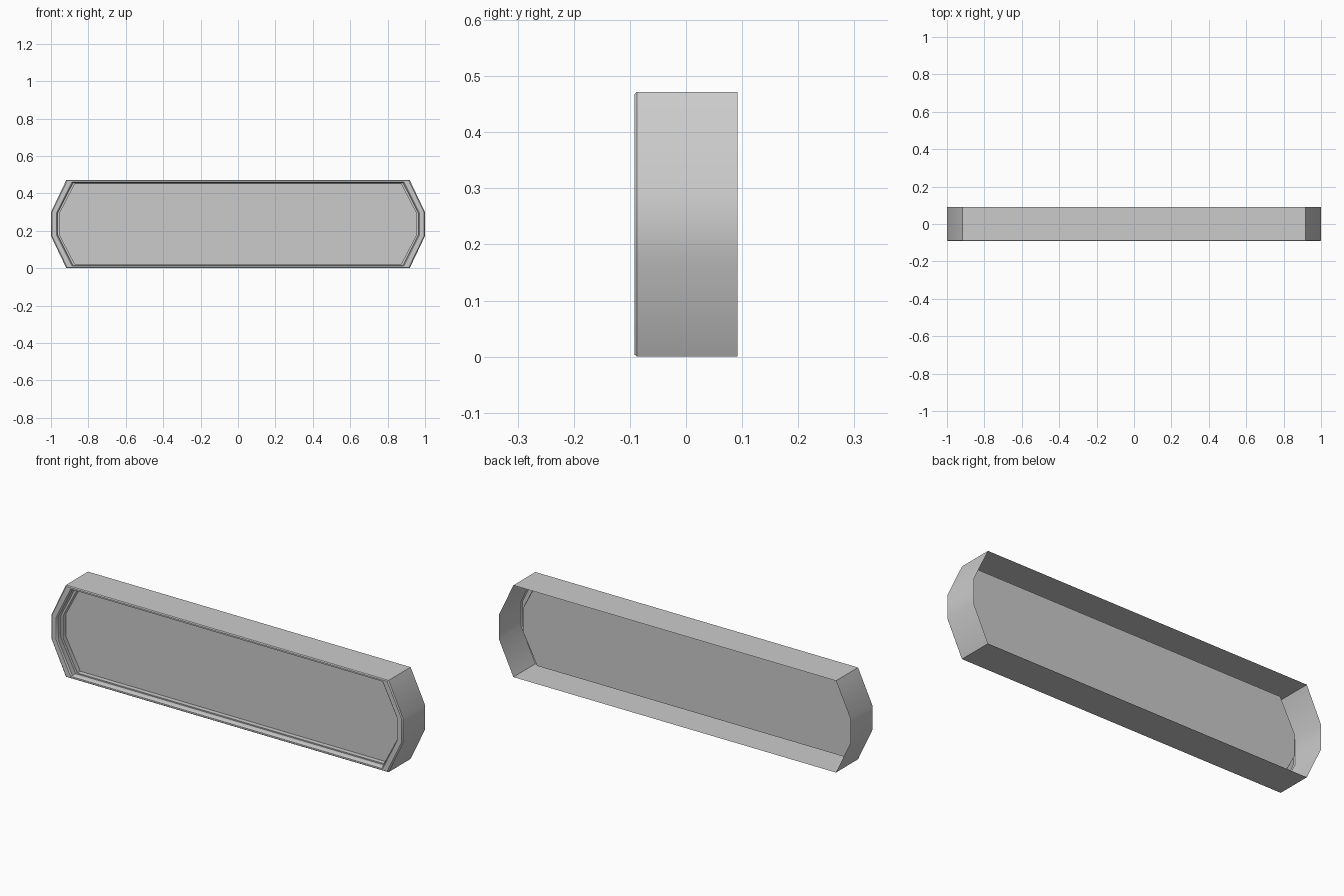
import bpy, bmesh, math

if "Cube" in bpy.data.objects:
    bpy.data.objects.remove(bpy.data.objects["Cube"])

HEIGHT = 0.472
MID = HEIGHT / 2

# Right half of the octagonal outline (x, z relative to the middle)
half = [(0.918, -MID), (1.0, -0.063), (1.0, 0.063), (0.918, MID)]
outline = half + [(-x, -z) for x, z in half]

# Shell profile: (inset in x, inset in z, y), open back edge to recessed panel
profile = [
    (0.0, 0.0, 0.092),       # open back edge
    (0.0, 0.0, -0.087),      # outer wall
    (0.005, 0.004, -0.092),  # front chamfer
    (0.030, 0.012, -0.092),  # rim face
    (0.036, 0.015, -0.086),  # inner chamfer
    (0.036, 0.015, -0.060),  # recess wall
    (0.046, 0.021, -0.060),  # ledge
    (0.046, 0.021, -0.036),  # panel edge
]


def add_loop(bm, dx, dz, y):
    scale = (MID - dz) / MID
    return [bm.verts.new((x - math.copysign(dx, x), y, MID + z * scale))
            for x, z in outline]


bm = bmesh.new()
loops = [add_loop(bm, *p) for p in profile]
n = len(outline)
for a, b in zip(loops, loops[1:]):
    for i in range(n):
        j = (i + 1) % n
        bm.faces.new((a[i], a[j], b[j], b[i]))

# Recessed front panel
panel = bm.faces.new(loops[-1])
bm.normal_update()
bmesh.ops.recalc_face_normals(bm, faces=bm.faces)
bm.normal_update()
if panel.normal.y > 0:
    bmesh.ops.reverse_faces(bm, faces=bm.faces)

mesh = bpy.data.meshes.new("framed_panel_shell")
bm.to_mesh(mesh)
bm.free()
shell = bpy.data.objects.new("framed_panel_shell", mesh)
bpy.context.collection.objects.link(shell)

# Smooth the rounded ends while keeping corners crisp
bpy.context.view_layer.objects.active = shell
shell.select_set(True)
bpy.ops.object.shade_smooth_by_angle(angle=math.radians(35))
